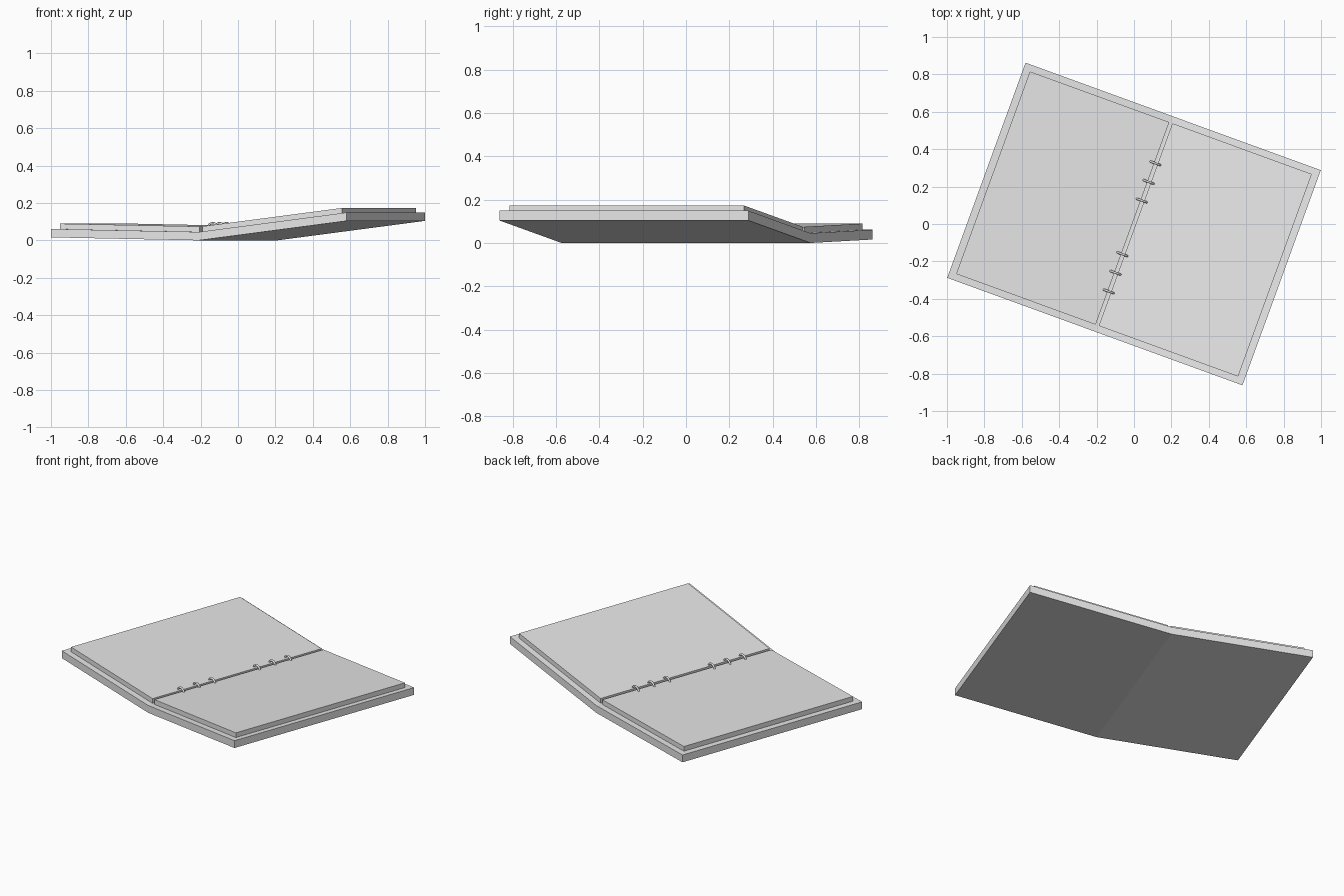
import bpy
import bmesh
from math import radians, pi
from mathutils import Matrix

if "Cube" in bpy.data.objects:
    bpy.data.objects.remove(bpy.data.objects["Cube"], do_unlink=True)

grey = bpy.data.materials.new("plain_grey")
grey.use_nodes = True
grey.diffuse_color = (0.8, 0.8, 0.8, 1)
grey.node_tree.nodes["Principled BSDF"].inputs["Base Color"].default_value = (0.8, 0.8, 0.8, 1)

# The whole open binder lies turned on the table
TURN = Matrix.Rotation(radians(-20), 4, 'Z')
COVER_HALF, COVER_DEPTH, COVER_THICK = 0.84, 0.612, 0.045
PAGE_IN, PAGE_OUT, PAGE_DEPTH, PAGE_THICK = 0.009, 0.802, 0.576, 0.029
LIFT_LEFT, LIFT_RIGHT = 0.016, 0.104


def fold(u):
    """Height of the underside: both halves rise away from the spine."""
    return abs(u) / COVER_HALF * (LIFT_LEFT if u < 0 else LIFT_RIGHT)


def finish(name, bm):
    bmesh.ops.recalc_face_normals(bm, faces=bm.faces)
    mesh = bpy.data.meshes.new(name)
    bm.to_mesh(mesh)
    bm.free()
    mesh.materials.append(grey)
    obj = bpy.data.objects.new(name, mesh)
    bpy.context.collection.objects.link(obj)
    obj.matrix_world = TURN
    return obj


def slab(name, stations, base, thick, depth):
    """Sheet following the fold, extruded front to back."""
    lower = [(u, fold(u) + base) for u in stations]
    upper = [(u, z + thick) for u, z in reversed(lower)]
    bm = bmesh.new()
    face = bm.faces.new([bm.verts.new((u, -depth, z)) for u, z in lower + upper])
    new = bmesh.ops.extrude_face_region(bm, geom=[face])["geom"]
    verts = [g for g in new if isinstance(g, bmesh.types.BMVert)]
    bmesh.ops.translate(bm, verts=verts, vec=(0, 2 * depth, 0))
    return finish(name, bm)


# Folded cover and the two page blocks
slab("cover", [-COVER_HALF, 0, COVER_HALF], 0, COVER_THICK, COVER_DEPTH)
slab("pages_right", [-PAGE_OUT, -PAGE_IN], COVER_THICK, PAGE_THICK, PAGE_DEPTH)
slab("pages_left", [PAGE_IN, PAGE_OUT], COVER_THICK, PAGE_THICK, PAGE_DEPTH)

# Two groups of three binder rings
for group, middle in (("front", -0.279), ("back", 0.238)):
    for i in range(3):
        bpy.ops.mesh.primitive_torus_add(
            major_radius=0.031, minor_radius=0.006,
            major_segments=24, minor_segments=8)
        ring = bpy.context.object
        ring.name = f"{group}_ring_{i + 1}"
        ring.data.materials.append(grey)
        place = Matrix.Translation((-0.003, middle + (i - 1) * 0.106, 0.061))
        ring.matrix_world = TURN @ place @ Matrix.Rotation(pi / 2, 4, 'X')
        bpy.ops.object.shade_smooth_by_angle(angle=radians(50))
